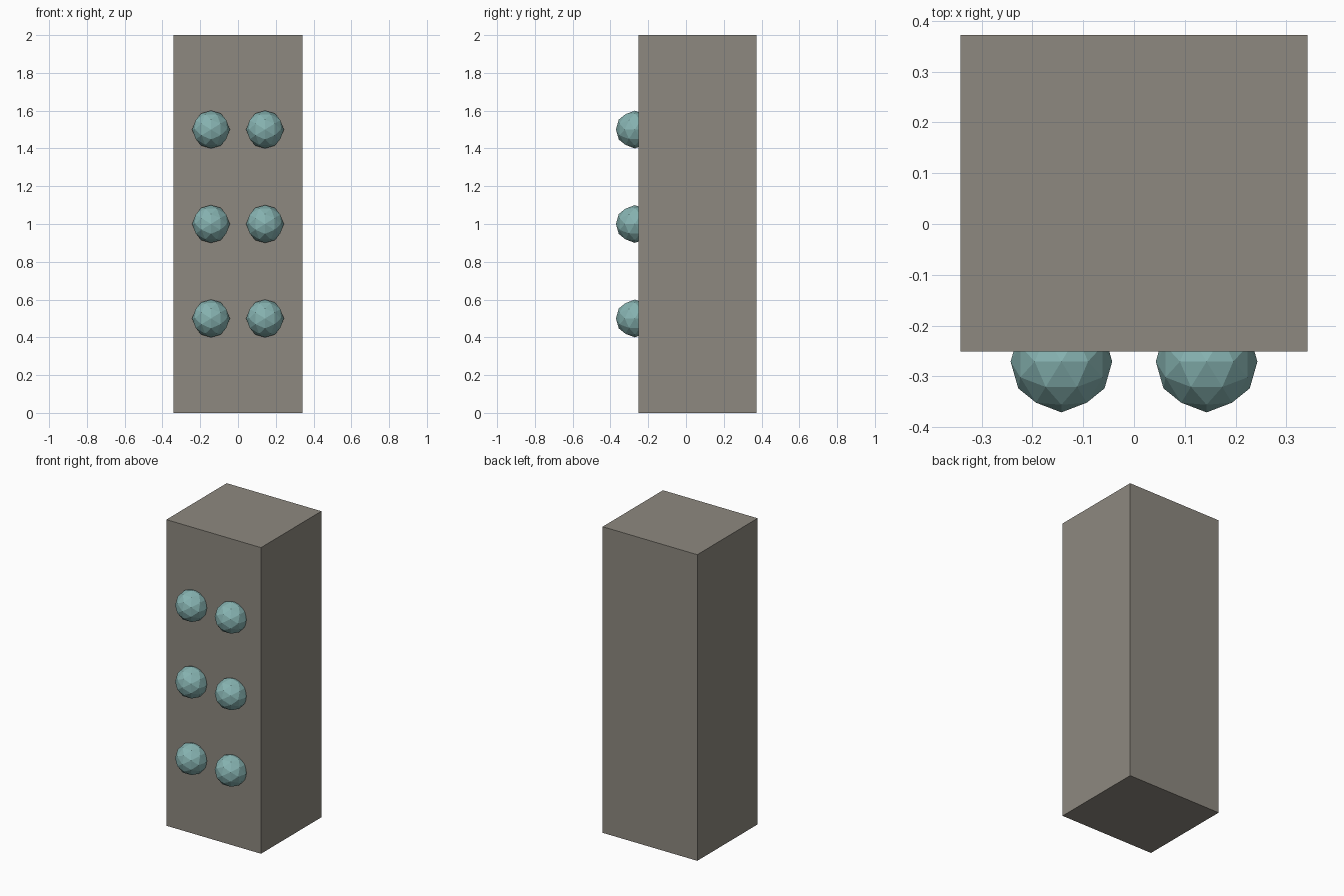
import bpy, bmesh
from math import sqrt
from mathutils import Vector

if "Cube" in bpy.data.objects:
    bpy.data.objects.remove(bpy.data.objects["Cube"])


def make_object(name, bm, color):
    mesh = bpy.data.meshes.new(name)
    bm.to_mesh(mesh)
    bm.free()
    mat = bpy.data.materials.new(name + "_material")
    mat.diffuse_color = color
    mat.use_nodes = True
    mat.node_tree.nodes["Principled BSDF"].inputs["Base Color"].default_value = mat.diffuse_color
    mesh.materials.append(mat)
    obj = bpy.data.objects.new(name, mesh)
    bpy.context.collection.objects.link(obj)
    return obj


def faceted_ball(radius):
    """Icosahedron with edges on the main axes, split once and pushed to a sphere."""
    bm = bmesh.new()
    phi = (1 + sqrt(5)) / 2
    for a in (-1, 1):
        for b in (-phi, phi):
            for co in ((a, 0, b), (0, b, a), (b, a, 0)):
                bm.verts.new(co)
    bmesh.ops.convex_hull(bm, input=bm.verts[:])
    bmesh.ops.subdivide_edges(bm, edges=bm.edges[:], cuts=1, use_grid_fill=True)
    for v in bm.verts:
        v.co = v.co.normalized() * radius
    bmesh.ops.recalc_face_normals(bm, faces=bm.faces[:])
    return bm


# Tall block
bm = bmesh.new()
bmesh.ops.create_cube(bm, size=1)
bmesh.ops.scale(bm, vec=(0.684, 0.623, 2), verts=bm.verts[:])
bmesh.ops.translate(bm, vec=(0, 0.0605, 1), verts=bm.verts[:])
make_object("block", bm, (0.27, 0.25, 0.215, 1))

# Two columns of three half-sunk knobs on the front
first = make_object("knob", faceted_ball(0.1), (0.24, 0.45, 0.44, 1))
for row, z in enumerate((0.5, 1.0, 1.5)):
    for side, x in (("left", -0.143), ("right", 0.143)):
        knob = first if (row, side) == (0, "left") else first.copy()
        if knob is not first:
            bpy.context.collection.objects.link(knob)
        knob.name = f"knob_{side}_{row + 1}"
        knob.location = Vector((x, -0.271, z))
